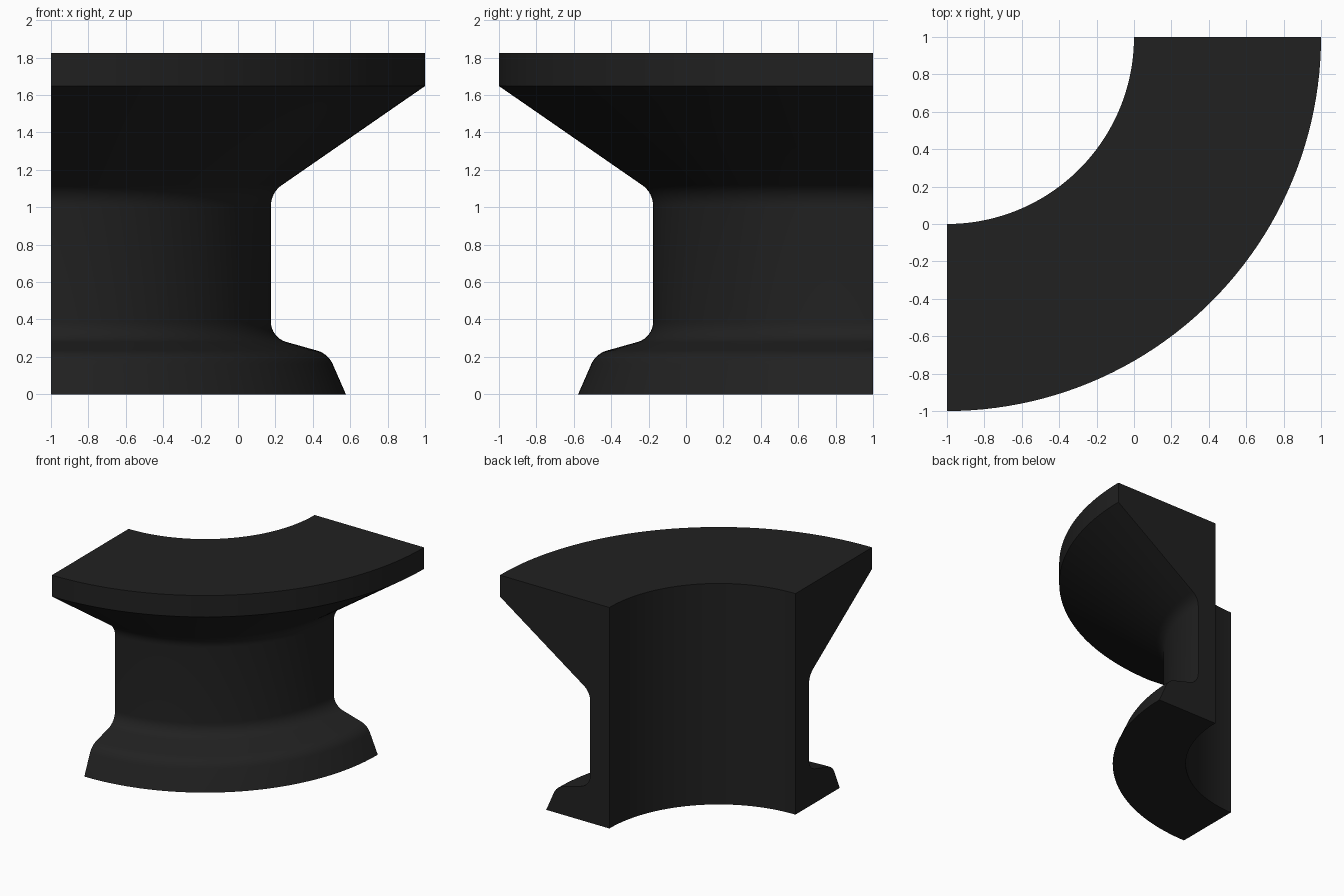
import bpy, bmesh, math
from mathutils import Vector

if "Cube" in bpy.data.objects:
    bpy.data.objects.remove(bpy.data.objects["Cube"])

STEPS = 48          # segments along the quarter turn
CENTRE = (-1, 1)    # axis of the sweep

# Cross-section corners: (radius, height, fillet setback)
corners = [(1, 0, 0), (1.577, 0, 0), (1.482, 0.217, 0.06), (1.176, 0.303, 0.085),
           (1.176, 1.078, 0.07), (2, 1.648, 0), (2, 1.825, 0), (1, 1.825, 0)]


def rounded(points, n=8):
    """Replace each corner that has a setback with a circular fillet."""
    out = []
    for i, (r, z, s) in enumerate(points):
        p = Vector((r, z))
        if s == 0:
            out.append(p)
            continue
        u = (Vector(points[i - 1][:2]) - p).normalized()
        v = (Vector(points[i + 1][:2]) - p).normalized()
        half = u.angle(v) / 2
        c = p + (u + v).normalized() * (s / math.cos(half))
        a, b = p + u * s - c, p + v * s - c
        sweep = math.pi - 2 * half
        for k in range(n + 1):
            t = k / n
            out.append(c + (a * math.sin((1 - t) * sweep) + b * math.sin(t * sweep)) / math.sin(sweep))
    return out


# Sweep the cross-section through a quarter turn
profile = rounded(corners)
bm = bmesh.new()
rings = []
for i in range(STEPS + 1):
    a = -math.pi / 2 * (1 - i / STEPS)
    rings.append([bm.verts.new((CENTRE[0] + p.x * math.cos(a), CENTRE[1] + p.x * math.sin(a), p.y))
                  for p in profile])
n = len(profile)
for r0, r1 in zip(rings, rings[1:]):
    for j in range(n):
        k = (j + 1) % n
        bm.faces.new((r0[j], r0[k], r1[k], r1[j]))

# Flat end caps
bm.faces.new(rings[0])
bm.faces.new(rings[-1][::-1])
bmesh.ops.recalc_face_normals(bm, faces=bm.faces)

mesh = bpy.data.meshes.new("curved_counter")
bm.to_mesh(mesh)
bm.free()
counter = bpy.data.objects.new("curved_counter", mesh)
bpy.context.collection.objects.link(counter)

# Near-black finish
black = bpy.data.materials.new("black_finish")
black.diffuse_color = (0.015, 0.015, 0.015, 1)
black.use_nodes = True
black.node_tree.nodes["Principled BSDF"].inputs["Base Color"].default_value = black.diffuse_color
mesh.materials.append(black)

bpy.context.view_layer.objects.active = counter
counter.select_set(True)
bpy.ops.object.shade_smooth_by_angle(angle=math.radians(30))
